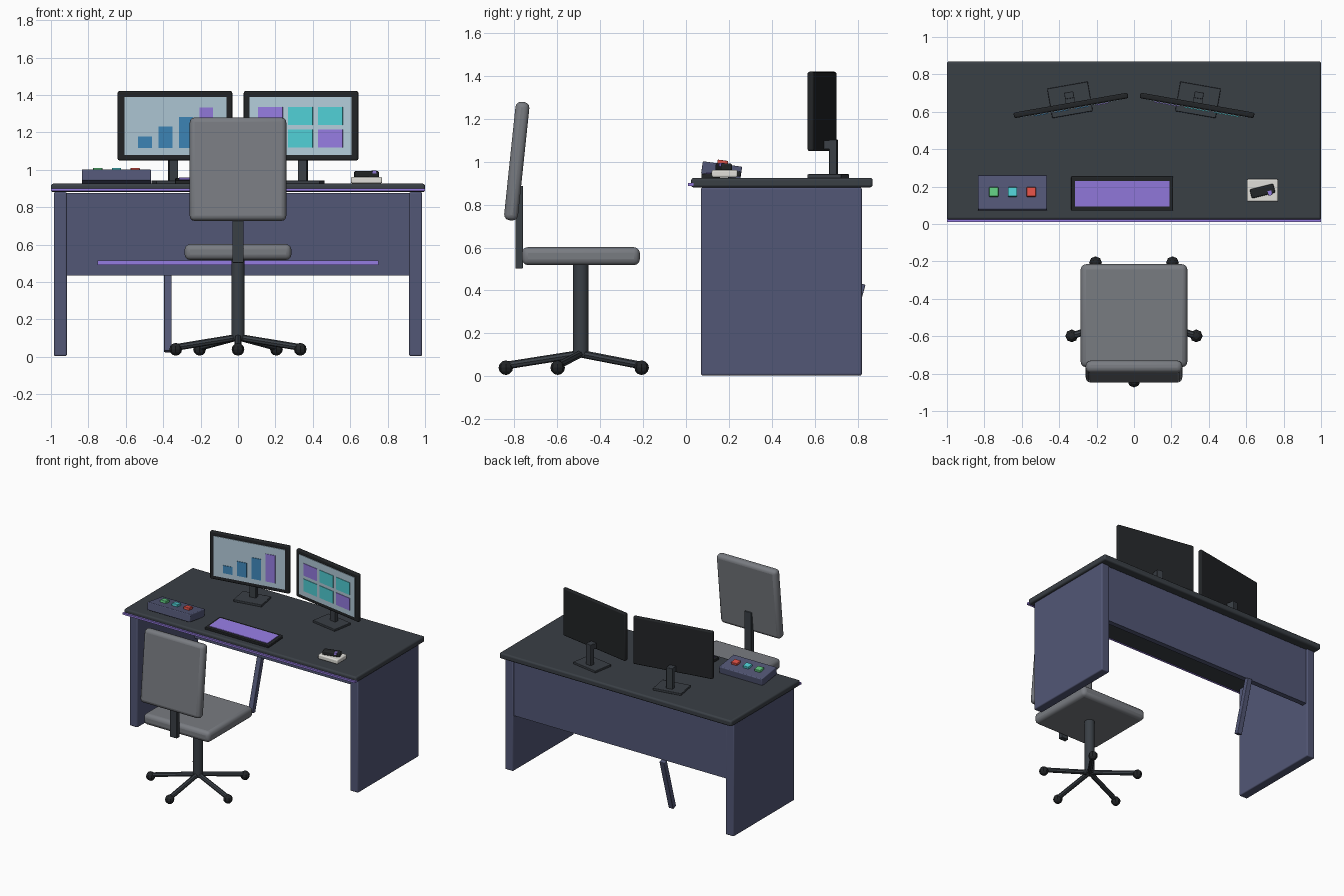
import bpy
from math import radians, cos, sin
from mathutils import Matrix, Vector

if "Cube" in bpy.data.objects:
    bpy.data.objects.remove(bpy.data.objects["Cube"])


def material(name, r, g, b):
    m = bpy.data.materials.new(name)
    m.diffuse_color = (r, g, b, 1)
    m.use_nodes = True
    m.node_tree.nodes["Principled BSDF"].inputs["Base Color"].default_value = m.diffuse_color
    return m


BLACK = material("black", 0.016, 0.018, 0.02)
DARK = material("charcoal", 0.042, 0.05, 0.06)
NAVY = material("slate_blue", 0.085, 0.095, 0.18)
GREY = material("cushion_grey", 0.19, 0.2, 0.22)
PURPLE = material("purple", 0.3, 0.2, 0.75)
SCREEN = material("pale_screen", 0.45, 0.6, 0.7)
BLUE = material("blue", 0.05, 0.25, 0.5)
TEAL = material("teal", 0.08, 0.62, 0.66)
GREEN = material("green", 0.12, 0.6, 0.22)
RED = material("red", 0.75, 0.08, 0.06)
WHITE = material("off_white", 0.75, 0.74, 0.7)


def finish(name, mat):
    o = bpy.context.object
    o.name = name
    o.data.materials.append(mat)
    return o


def frame(loc, axis, deg):
    return Matrix.Translation(loc) @ Matrix.Rotation(radians(deg), 4, axis)


def box(name, loc, size, mat, bevel=0.0, base=Matrix()):
    """Box with optional rounded edges, placed in a local frame."""
    bpy.ops.mesh.primitive_cube_add(size=1)
    o = finish(name, mat)
    o.data.transform(Matrix.Diagonal((*size, 1)))
    o.matrix_world = base @ Matrix.Translation(loc)
    if bevel:
        bpy.ops.object.shade_smooth_by_angle(angle=radians(35))
        b = o.modifiers.new("rounding", 'BEVEL')
        b.width = bevel
        b.segments = 3
    return o


def rod(name, a, b, radius, mat, sides=12):
    a, b = Vector(a), Vector(b)
    bpy.ops.mesh.primitive_cylinder_add(vertices=sides, radius=radius, depth=(b - a).length,
                                        location=(a + b) / 2,
                                        rotation=(b - a).to_track_quat('Z', 'Y').to_euler())
    o = finish(name, mat)
    bpy.ops.object.shade_smooth_by_angle(angle=radians(35))
    return o


# Desk
box("desk_top", (0, 0.447, 0.903), (2, 0.846, 0.045), DARK, 0.012)
box("front_light_strip", (0, 0.022, 0.893), (2, 0.025, 0.014), PURPLE)
for side, s in (("left", -1), ("right", 1)):
    box(side + "_desk_side", (s * 0.95, 0.445, 0.442), (0.07, 0.75, 0.876), NAVY, 0.008)
box("back_panel", (0, 0.79, 0.655), (1.84, 0.04, 0.44), NAVY)
box("panel_light_strip", (0, 0.766, 0.503), (1.5, 0.012, 0.024), PURPLE)
box("desk_brace", (0, 0, 0), (0.04, 0.04, 0.42), NAVY, 0.005,
    frame((-0.375, 0.76, 0.23), 'X', -16))

# Monitors, toed in toward the chair
for side, s in (("left", -1), ("right", 1)):
    f = frame((s * 0.337, 0.634, 0), 'Z', -s * 10)
    box(side + "_monitor", (0, 0, 1.235), (0.62, 0.03, 0.37), BLACK, 0.009, f)
    box(side + "_screen", (0, -0.016, 1.235), (0.555, 0.006, 0.31), SCREEN, 0, f)
    box(side + "_monitor_neck", (0, 0.055, 1.018), (0.05, 0.035, 0.17), DARK, 0.004, f)
    box(side + "_monitor_foot", (0, 0.03, 0.933), (0.22, 0.16, 0.018), DARK, 0.004, f)
    box(side + "_monitor_mount", (0, 0.03, 1.08), (0.05, 0.04, 0.04), DARK, 0, f)
    if s < 0:
        # Bar chart
        for i, h in enumerate((0.06, 0.113, 0.165, 0.215)):
            box(f"chart_bar_{i + 1}", (-0.167 + 0.111 * i, -0.02, 1.117 + h / 2),
                (0.075, 0.006, h), PURPLE if i == 3 else BLUE, 0, f)
    else:
        # Tile grid
        for i in range(3):
            for j in range(2):
                box(f"tile_{i + 1}_{j + 1}", (-0.163 + 0.163 * i, -0.02, 1.167 + 0.121 * j),
                    (0.135, 0.006, 0.095), PURPLE if (i, j) in ((0, 1), (2, 0)) else TEAL, 0, f)

# Button console
f = frame((-0.65, 0.166, 0.96), 'X', -8)
box("console", (0, 0, 0), (0.37, 0.185, 0.06), NAVY, 0.006, f)
for i, (name, m) in enumerate((("green", GREEN), ("teal", TEAL), ("red", RED))):
    box(name + "_button", (-0.1 + 0.1 * i, 0, 0.035), (0.05, 0.05, 0.025), m, 0.004, f)

# Keyboard slab
f = frame((-0.063, 0.163, 0.938), 'X', 4)
box("keyboard_body", (0, 0, 0), (0.545, 0.183, 0.024), BLACK, 0.005, f)
box("keyboard_pad", (0, 0, 0.012), (0.505, 0.138, 0.008), PURPLE, 0, f)

# Small device on a white block
box("white_block", (0.687, 0.18, 0.945), (0.168, 0.12, 0.035), WHITE, 0.008)
f = frame((0.687, 0.176, 0.975), 'Z', 14)
box("handset", (0, 0, 0), (0.13, 0.05, 0.035), BLACK, 0.008, f)
box("handset_key", (0.036, -0.02, 0.012), (0.02, 0.025, 0.016), PURPLE, 0, f)

# Chair
box("seat", (0, -0.49, 0.56), (0.57, 0.55, 0.084), GREY, 0.028)
box("backrest", (0, 0, 0), (0.516, 0.065, 0.555), GREY, 0.026,
    frame((0, -0.789, 1.003), 'X', -6))
box("backrest_post", (0, -0.778, 0.695), (0.06, 0.036, 0.385), DARK, 0.004)
rod("seat_column", (0, -0.49, 0.09), (0, -0.49, 0.53), 0.036, DARK, 16)
for i in range(5):
    a = radians(54 + 72 * i)
    end = (0.35 * cos(a), -0.49 + 0.35 * sin(a), 0.04)
    rod(f"base_spoke_{i + 1}", (0, -0.49, 0.105), (end[0], end[1], 0.05), 0.018, DARK, 8)
    bpy.ops.mesh.primitive_uv_sphere_add(segments=8, ring_count=6, radius=0.034, location=end)
    finish(f"caster_{i + 1}", BLACK)
